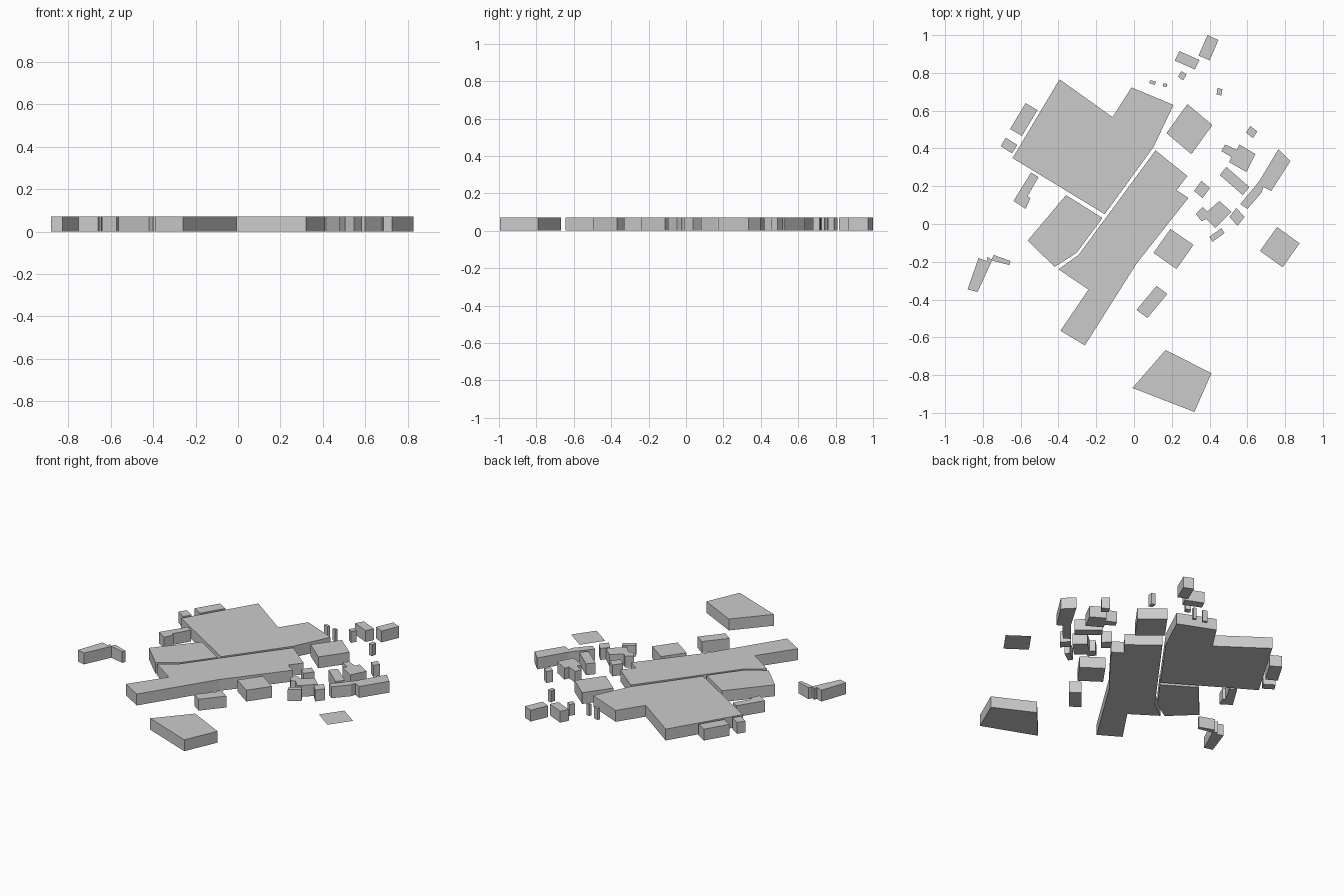
import bpy, bmesh
from mathutils import Vector

HEIGHT = 0.072


def building(name, outline, height=HEIGHT):
    """Extrude a ground outline into a closed flat-roofed block."""
    bm = bmesh.new()
    base = bm.faces.new([bm.verts.new((x, y, 0)) for x, y in outline])
    if height:
        top = bmesh.ops.extrude_face_region(bm, geom=[base], use_keep_orig=True)
        verts = [g for g in top["geom"] if isinstance(g, bmesh.types.BMVert)]
        bmesh.ops.translate(bm, vec=(0, 0, height), verts=verts)
        bmesh.ops.recalc_face_normals(bm, faces=bm.faces)
    else:
        base.normal_update()
        if base.normal.z < 0:
            base.normal_flip()
    mesh = bpy.data.meshes.new(name)
    bm.to_mesh(mesh)
    bm.free()
    obj = bpy.data.objects.new(name, mesh)
    bpy.context.collection.objects.link(obj)
    return obj


def box_building(name, a, b, c, height=HEIGHT):
    """Four-sided block from three corners; the fourth completes it."""
    d = Vector(a) + Vector(c) - Vector(b)
    return building(name, [a, b, c, d], height)


# Large halls
building("main_hall", [(-.394, .766), (-.114, .566), (-.013, .723), (.209, .63),
                       (.103, .407), (-.155, .052), (-.643, .349)])
building("long_hall", [(.114, .39), (.283, .254), (.225, .18), (.288, .138),
                       (.013, -.21), (-.26, -.643), (-.389, -.565),
                       (-.241, -.347), (-.4, -.24), (-.294, -.164)])
building("west_hall", [(-.36, .153), (-.167, .032), (-.304, -.153),
                       (-.42, -.227), (-.563, -.088)])
building("south_hall", [(.167, -.667), (.41, -.79), (.32, -.995), (-.008, -.868)])

# Stepped and L-shaped houses
building("west_stepped_house", [(-.545, .272), (-.505, .249), (-.563, .148),
                                (-.548, .138), (-.574, .08), (-.638, .122)])
building("far_west_house", [(-.823, -.18), (-.78, -.196), (-.775, -.175),
                            (-.754, -.187), (-.743, -.164), (-.653, -.196),
                            (-.66, -.217), (-.752, -.194), (-.828, -.36),
                            (-.881, -.346)])
building("east_stepped_house", [(.482, .421), (.545, .392), (.558, .421), (.643, .37),
                                (.595, .275), (.503, .328), (.516, .354), (.463, .386)])
building("east_long_house", [(.765, .397), (.828, .333), (.727, .175), (.685, .196),
                             (.675, .165), (.6, .08), (.563, .106), (.664, .228)])
building("east_corner_house", [(.365, .09), (.388, .066), (.452, .122), (.516, .064),
                               (.431, -.021), (.384, .026), (.357, .016), (.327, .053)])

# Simple houses, three corners each
north = [
    ((.283, .635), (.415, .524), (.304, .37)),
    ((.389, 1.0), (.447, .974), (.4, .866)),
    ((.241, .915), (.347, .868), (.322, .818)),
    ((.251, .81), (.278, .79), (.26, .76)),
    ((.087, .762), (.117, .753), (.11, .737)),
    ((.156, .746), (.177, .741), (.172, .725)),
    ((.442, .72), (.468, .714), (.463, .68)),
]
east = [
    ((.616, .519), (.653, .49), (.63, .455)),
    ((.489, .302), (.611, .196), (.576, .153)),
    ((.357, .228), (.402, .19), (.363, .137)),
    ((.542, .085), (.585, .037), (.548, -.01)),
    ((.463, -.021), (.479, -.048), (.415, -.095)),
    ((.193, -.026), (.315, -.111), (.225, -.238)),
    ((.119, -.328), (.177, -.37), (.071, -.497)),
]
west = [
    ((-.574, .64), (-.511, .603), (-.593, .466)),
    ((-.678, .457), (-.618, .418), (-.646, .374)),
]
for side, group in (("north", north), ("east", east), ("west", west)):
    for i, corners in enumerate(group, 1):
        box_building(f"{side}_house_{i}", *corners)

# Flat paved plot lying on the ground
box_building("paved_plot", (.757, -.016), (.877, -.102), (.787, -.229), height=0)
